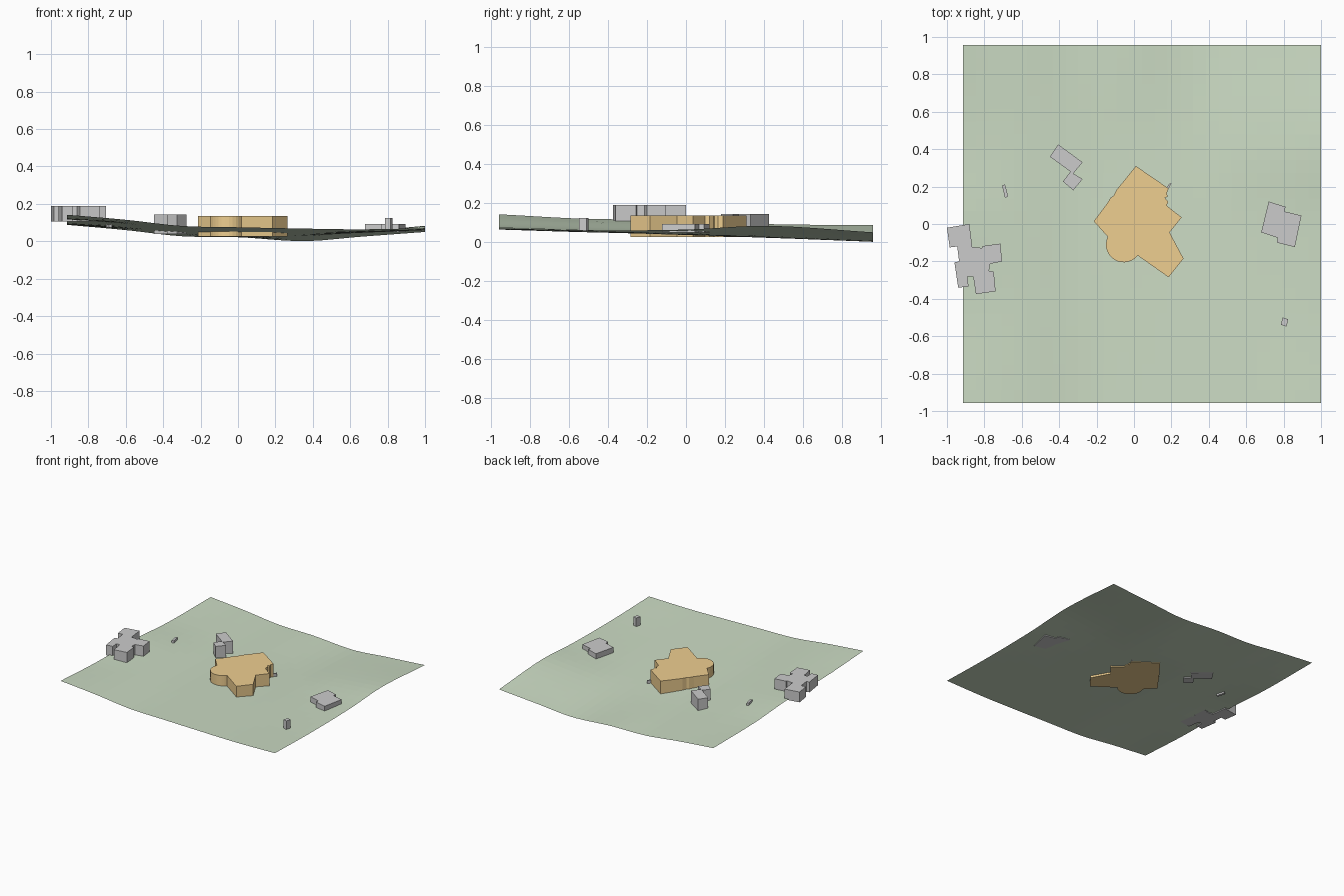
import bpy, bmesh, math

if "Cube" in bpy.data.objects:
    bpy.data.objects.remove(bpy.data.objects["Cube"])

def material(name, rgb):
    m = bpy.data.materials.new(name)
    m.diffuse_color = (*rgb, 1)
    m.use_nodes = True
    m.node_tree.nodes["Principled BSDF"].inputs["Base Color"].default_value = m.diffuse_color
    return m

def add_object(name, bm, mat=None):
    bmesh.ops.recalc_face_normals(bm, faces=bm.faces)
    me = bpy.data.meshes.new(name)
    bm.to_mesh(me)
    bm.free()
    ob = bpy.data.objects.new(name, me)
    bpy.context.collection.objects.link(ob)
    if mat:
        me.materials.append(mat)
    return ob

def block(name, outline, z0, z1, mat=None):
    """Extrude a footprint straight up from z0 to z1."""
    bm = bmesh.new()
    f = bm.faces.new([bm.verts.new((x, y, z0)) for x, y in outline])
    top = bmesh.ops.extrude_face_region(bm, geom=[f], use_keep_orig=True)["geom"]
    for v in top:
        if isinstance(v, bmesh.types.BMVert):
            v.co.z = z1
    return add_object(name, bm, mat)

def spline(xs, vs, x):
    """Smooth interpolation through control heights."""
    i = 0
    while i < len(xs) - 2 and x > xs[i + 1]:
        i += 1
    def slope(k):
        a, b = max(k - 1, 0), min(k + 1, len(xs) - 1)
        return (vs[b] - vs[a]) / (xs[b] - xs[a])
    h = xs[i + 1] - xs[i]
    t = (x - xs[i]) / h
    return ((2*t**3 - 3*t**2 + 1) * vs[i] + (t**3 - 2*t**2 + t) * h * slope(i)
            + (3*t**2 - 2*t**3) * vs[i + 1] + (t**3 - t**2) * h * slope(i + 1))

gold = material("gold", (0.86, 0.62, 0.28))
green = material("green", (0.60, 0.71, 0.55))

# Ground: open sheet, high in the west, dipping to the north
X0, X1, Y = -0.914, 1.0, 0.957
gx = [X0, -0.6, -0.3, 0, 0.35, 0.65, X1]
gy = [-Y, -0.48, 0, 0.42, Y]
heights = [
    [.142, .115, .082, .075, .068, .064, .070],
    [.118, .100, .070, .060, .052, .050, .060],
    [.117, .088, .055, .045, .036, .045, .064],
    [.092, .072, .042, .028, .023, .050, .083],
    [.088, .060, .027, .022, .001, .024, .050],
]
N = 28
bm = bmesh.new()
grid = []
for j in range(N + 1):
    y = -Y + 2 * Y * j / N
    row = []
    for i in range(N + 1):
        x = X0 + (X1 - X0) * i / N
        z = spline(gy, [spline(gx, r, x) for r in heights], y)
        row.append(bm.verts.new((x, y, max(z, 0))))
    grid.append(row)
for j in range(N):
    for i in range(N):
        bm.faces.new((grid[j][i], grid[j][i+1], grid[j+1][i+1], grid[j+1][i]))
add_object("ground", bm, green)

# Main building with a rounded bay in the south-west
bay = [(-.055 + .095 * math.cos(math.radians(a)), -.11 + .095 * math.sin(math.radians(a)))
       for a in range(-38, -212, -12)]
main = [(.01, .31), (.185, .19), (.175, .165), (.18, .145), (.165, .14), (.183, .12),
        (.175, .098), (.255, .035), (.19, -.045), (.265, -.185), (.185, -.285)] + bay + \
       [(-.215, .015), (-.147, .105), (-.125, .14), (-.11, .15), (-.095, .18)]
block("main_building", main, .027, .135, gold)

# Neighbouring buildings
block("north_west_house", [(-.405, .425), (-.275, .33), (-.325, .27), (-.275, .24), (-.325, .18),
      (-.38, .227), (-.34, .28), (-.45, .36)], .04, .143)
block("west_house", [(-1, -.02), (-.88, 0), (-.865, -.123), (-.812, -.128), (-.81, -.118), (-.715, -.105),
      (-.705, -.2), (-.77, -.213), (-.775, -.25), (-.75, -.255), (-.74, -.36), (-.845, -.375),
      (-.86, -.28), (-.89, -.28), (-.885, -.335), (-.94, -.34), (-.96, -.205), (-.935, -.2),
      (-.945, -.12), (-.985, -.125)], .107, .19)
block("east_house", [(.72, .12), (.81, .092), (.805, .067), (.895, .045), (.86, -.123),
      (.765, -.1), (.767, -.073), (.68, -.045)], .05, .093)
block("west_shed", [(-.705, .205), (-.69, .213), (-.673, .147), (-.69, .14)], .075, .108)
block("south_east_tower", [(.795, -.5), (.825, -.51), (.815, -.548), (.785, -.538)], .055, .124)
block("small_annex", [(.185, .19), (.2, .215), (.193, .22), (.175, .197)], .028, .055)
